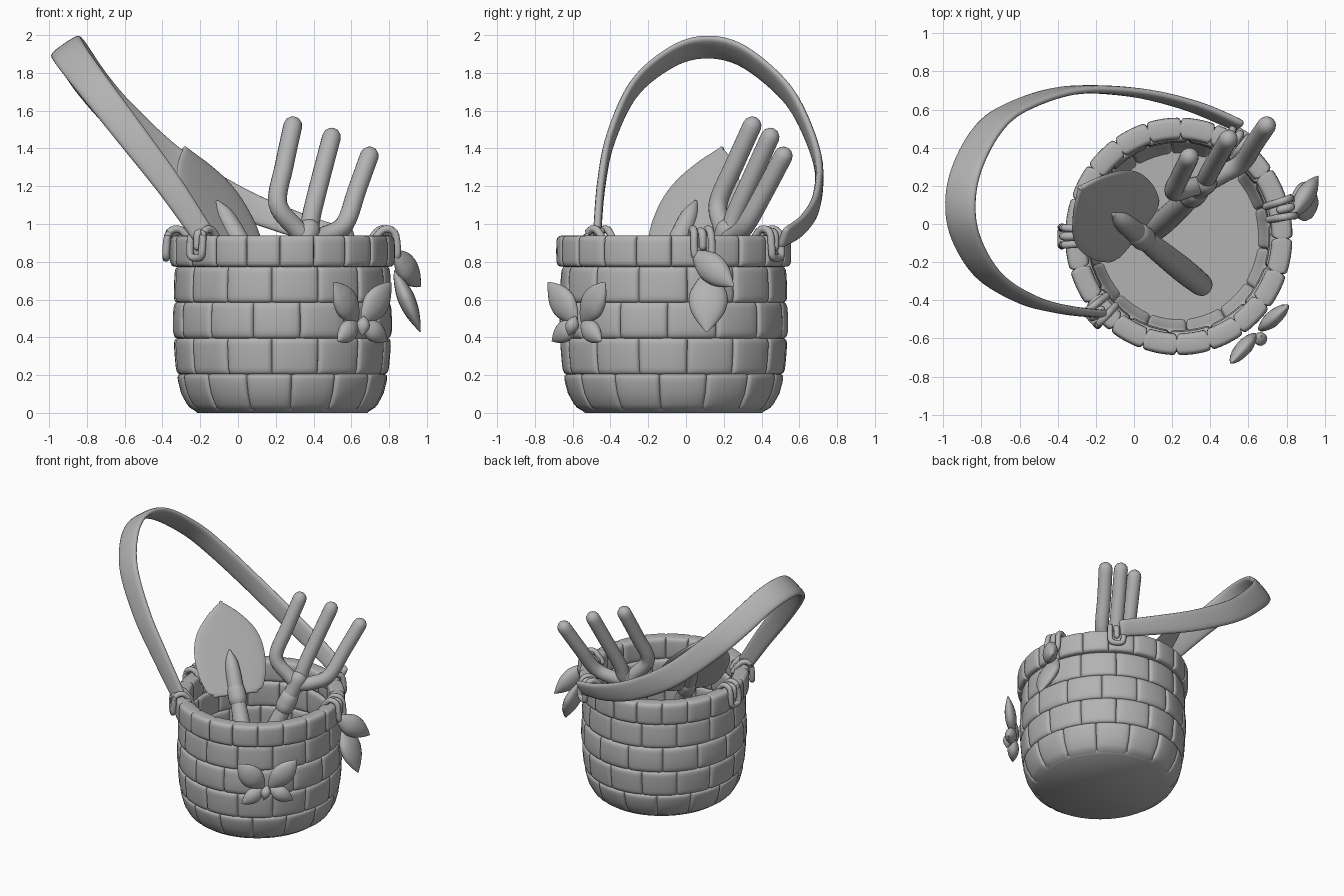
import bpy, bmesh, math
from mathutils import Vector as V

cube = bpy.data.objects.get("Cube")
if cube:
    bpy.data.objects.remove(cube)

grey = bpy.data.materials.new("plain_grey")
grey.use_nodes = True
grey.diffuse_color = (0.45, 0.45, 0.45, 1)
grey.node_tree.nodes["Principled BSDF"].inputs["Base Color"].default_value = (0.45, 0.45, 0.45, 1)

CENTRE = V((0.235, -0.065, 0))
STRETCH = 1.045


def finish(name, rings, closed=False):
    """Skin a list of rings of points, capping the ends unless it closes on itself."""
    bm = bmesh.new()
    loops = [[bm.verts.new(p) for p in ring] for ring in rings]
    n = len(loops[0])
    pairs = list(zip(loops, loops[1:])) + ([(loops[-1], loops[0])] if closed else [])
    for a, b in pairs:
        for i in range(n):
            j = (i + 1) % n
            bm.faces.new((a[i], a[j], b[j], b[i]))
    if not closed:
        bm.faces.new(loops[0])
        bm.faces.new(loops[-1])
    bmesh.ops.recalc_face_normals(bm, faces=bm.faces)
    mesh = bpy.data.meshes.new(name)
    bm.to_mesh(mesh)
    bm.free()
    mesh.materials.append(grey)
    ob = bpy.data.objects.new(name, mesh)
    bpy.context.collection.objects.link(ob)
    bpy.ops.object.select_all(action="DESELECT")
    ob.select_set(True)
    bpy.context.view_layer.objects.active = ob
    bpy.ops.object.shade_smooth_by_angle(angle=math.radians(50))
    return ob


def power(x, e):
    return math.copysign(abs(x) ** e, x)


def spline(pts, steps):
    """Catmull-Rom samples through tuples of any length."""
    out = []
    last = len(pts) - 1
    for i in range(last):
        quad = [pts[max(i - 1, 0)], pts[i], pts[i + 1], pts[min(i + 2, last)]]
        for k in range(steps + (i == last - 1)):
            t = k / steps
            out.append([b + 0.5 * t * (c - a + t * (2 * a - 5 * b + 4 * c - d + t * (3 * (b - c) + d - a)))
                        for a, b, c, d in zip(*quad)])
    return out


def loft(name, pts, wide=(1, 0, 0), steps=6, sides=16, square=1.0):
    """Sweep an oval along points (x, y, z, half width, half thickness) with domed ends."""
    rows = spline(pts, steps)
    centres = [V(r[:3]) for r in rows]
    rings = []

    def ring(c, t, a, b):
        u = (V(wide) - t * V(wide).dot(t)).normalized()
        v = t.cross(u)
        rings.append([c + u * a * power(math.cos(w), square) + v * b * power(math.sin(w), square)
                      for w in (2 * math.pi * k / sides for k in range(sides))])

    for i, r in enumerate(rows):
        t = (centres[min(i + 1, len(rows) - 1)] - centres[max(i - 1, 0)]).normalized()
        a, b = max(r[3], 0.002), max(r[4], 0.002)
        dome = [(math.sin(q), math.cos(q)) for q in (0.5, 1.0, 1.45)]
        if i == 0:
            for s, c in reversed(dome):
                ring(centres[0] - t * b * s, t, a - b + b * c if a > b else a * c, b * c)
        ring(centres[i], t, a, b)
        if i == len(rows) - 1:
            for s, c in dome:
                ring(centres[i] + t * b * s, t, a - b + b * c if a > b else a * c, b * c)
    return finish(name, rings)


# Basket wall: rings of rounded bricks following a curved outline
OUTLINE = [(0, 0.455), (0.03, 0.495), (0.08, 0.53), (0.2, 0.562), (0.45, 0.582), (0.78, 0.57), (2, 0.57)]


def outline(z):
    for (z0, r0), (z1, r1) in zip(OUTLINE, OUTLINE[1:]):
        if z <= z1:
            return r0 + (r1 - r0) * (max(z, 0) - z0) / (z1 - z0)


def around(angle, r, z):
    return CENTRE + V((r * math.cos(angle), r * math.sin(angle) * STRETCH, z))


def brick_row(name, z0, z1, count, phase, half, grow=0.0):
    rings = []
    mid, tall = (z0 + z1) / 2, (z1 - z0) / 2 + 0.002
    for k in range(count):
        for u in (-1, -0.96, -0.9, -0.8, -0.5, 0, 0.5, 0.8, 0.9, 0.96):
            angle = -math.pi / 2 + phase + (k + (u + 1) / 2) * 2 * math.pi / count
            groove = 1 - 0.42 * abs(u) ** 16
            ring = []
            for s in range(28):
                w = 2 * math.pi * s / 28
                z = mid + tall * power(math.sin(w), 0.4) * (0.97 + 0.03 * groove)
                r = outline(z) + grow - half + half * groove * power(math.cos(w), 0.4)
                ring.append(around(angle, r, max(z, 0.002)))
            rings.append(ring)
    finish(name, rings, closed=True)


levels = [0.0, 0.205, 0.395, 0.585, 0.775]
for i, phase in enumerate((0.09, -0.1, 0.17, -0.1)):
    brick_row(f"brick_row_{i + 1}", levels[i], levels[i + 1], 14, phase, 0.048)
brick_row("rim", 0.775, 0.937, 20, -0.02, 0.055, 0.026)

# Basket floor
finish("floor", [[around(2 * math.pi * k / 64, r, z) for k in range(64)]
                 for r, z in ((0.45, 0.0), (0.48, 0.03), (0.48, 0.06))])

# Carrying strap, leaning to one side
path = [(-0.19, -0.47, 0.95), (-0.36, -0.45, 1.2), (-0.55, -0.4, 1.45), (-0.75, -0.28, 1.71),
        (-0.87, -0.1, 1.87), (-0.91, 0.08, 1.935), (-0.88, 0.28, 1.9), (-0.77, 0.49, 1.74),
        (-0.62, 0.61, 1.57), (-0.34, 0.7, 1.32), (0, 0.69, 1.12), (0.3, 0.62, 1.0), (0.54, 0.52, 0.93)]
loft("strap", [(*p, 0.06 + 0.035 * math.sin(math.pi * i / 12), 0.022) for i, p in enumerate(path)],
     wide=(0.82, 0, 0.57), square=0.7)

# Loops hooked over the rim
for i, deg in enumerate((222, 58, 14, 180)):
    a = math.radians(deg)
    out = V((math.cos(a), math.sin(a), 0))
    side = V((-out.y, out.x, 0))
    base = around(a, 0.6, 0)

    def spot(s, o, z, r):
        return (*(base + side * s + out * o + V((0, 0, z))), r, r)

    half = [(-0.035, -0.12, 0.9), (-0.04, -0.06, 0.97), (-0.045, 0, 0.955), (-0.048, 0.015, 0.87), (-0.035, 0.015, 0.825)]
    hook = half + [(-s, o, z) for s, o, z in reversed(half)]
    loft(f"rim_loop_{i + 1}", [spot(*p, 0.02) for p in hook], wide=(0.31, 0.17, 0.93), steps=4, sides=10)
    loft(f"loop_tab_{i + 1}", [spot(0, -0.05, 0.96, 0.022), spot(0, 0, 0.95, 0.022), spot(0, 0.008, 0.88, 0.02)],
         wide=side, steps=4, sides=10)


# Leaves of the two sprigs
def leaf(name, base, tip, wide, half_width, half_thick):
    b, t = V(base), V(tip)
    shape = [(0, 0.12), (0.15, 0.6), (0.4, 1), (0.65, 0.9), (0.85, 0.5), (1, 0.06)]
    loft(name, [(*b.lerp(t, s), half_width * f, half_thick * f) for s, f in shape], wide, steps=4)


across = V((0.7, 0.7, 0))
outward = V((0.7, -0.7, 0))
heart = V((0.645, -0.565, 0.48))
for name, s, z, w in (("upper_leaf", 0.215, 0.21, 0.08), ("lower_leaf", 0.185, -0.1, 0.056)):
    for sign, word in ((1, "left"), (-1, "right")):
        tip = heart + across * s * sign + V((0, 0, z)) + outward * 0.02
        leaf(f"{name}_{word}", heart + across * 0.02 * sign, tip, across * -z + V((0, 0, s * sign)), w, 0.04)
leaf("sprig_bud", heart + outward * 0.03 + V((0, 0, 0.03)), heart + outward * 0.05 - across * 0.03 + V((0, 0, -0.07)),
     across, 0.035, 0.035)
leaf("side_leaf_upper", (0.83, 0.04, 0.85), (0.965, 0.25, 0.67), (0.2, 0.6, 0.8), 0.078, 0.05)
leaf("side_leaf_lower", (0.83, 0.125, 0.75), (0.965, 0.11, 0.43), (0, 1, 0), 0.102, 0.045)

# Trowel: blade, shank, collar and grip on one axis
axis = V((-0.45, 0.36, 0.815)).normalized()
span = V((0.62, 0.78, 0))
face = axis.cross(span).normalized()
if face.z < 0:
    face = -face
tip = V((-0.27, 0.18, 1.41))
start = tip - axis * 0.66 - face * 0.02
blade = [(0, 0.17), (0.03, 0.21), (0.16, 0.25), (0.32, 0.255), (0.45, 0.215), (0.56, 0.13), (0.63, 0.05), (0.655, 0.012)]
loft("trowel_blade", [(*(start + axis * s), w, 0.016) for s, w in blade], span, sides=20, square=0.8)


def rod(name, origin, way, stations, wide=(1, 0, 0)):
    loft(name, [(*(origin + way * s), r, r) for s, r in stations], wide, steps=3)


top = tip - axis * 0.36
rod("trowel_shank", top, -axis, [(0, 0.01), (0.08, 0.045), (0.2, 0.055), (0.32, 0.055)], span)
rod("trowel_collar", top, -axis, [(0.29, 0.064), (0.35, 0.066)], span)
rod("trowel_grip", top, -axis, [(0.33, 0.05), (0.45, 0.058), (0.8, 0.066), (1.02, 0.06)], span)

# Hand fork: three tines joined at a neck, then collar and grip
neck = V((0.37, 0.21, 0.95))
tines = {"left": [(0.21, 0.17, 1.11), (0.245, 0.255, 1.31), (0.29, 0.35, 1.52)],
         "middle": [(0.39, 0.26, 1.05), (0.44, 0.35, 1.25), (0.495, 0.445, 1.46)],
         "right": [(0.565, 0.32, 1.0), (0.63, 0.42, 1.18), (0.695, 0.515, 1.36)]}
for word, pts in tines.items():
    bend = V(pts[0]).lerp(neck, 0.55) - V((0, 0, 0.035))
    loft(f"tine_{word}", [(*p, 0.05, 0.05) for p in [neck - V((0, 0, 0.03)), bend] + pts], steps=5)
grip_way = V((-0.25, -0.23, -0.72)).normalized()
rod("fork_neck", neck, grip_way, [(-0.02, 0.06), (0.1, 0.055), (0.22, 0.055)])
rod("fork_collar", neck, grip_way, [(0.14, 0.066), (0.21, 0.068)])
rod("fork_grip", neck, grip_way, [(0.2, 0.05), (0.35, 0.06), (0.65, 0.065), (0.82, 0.06)])
